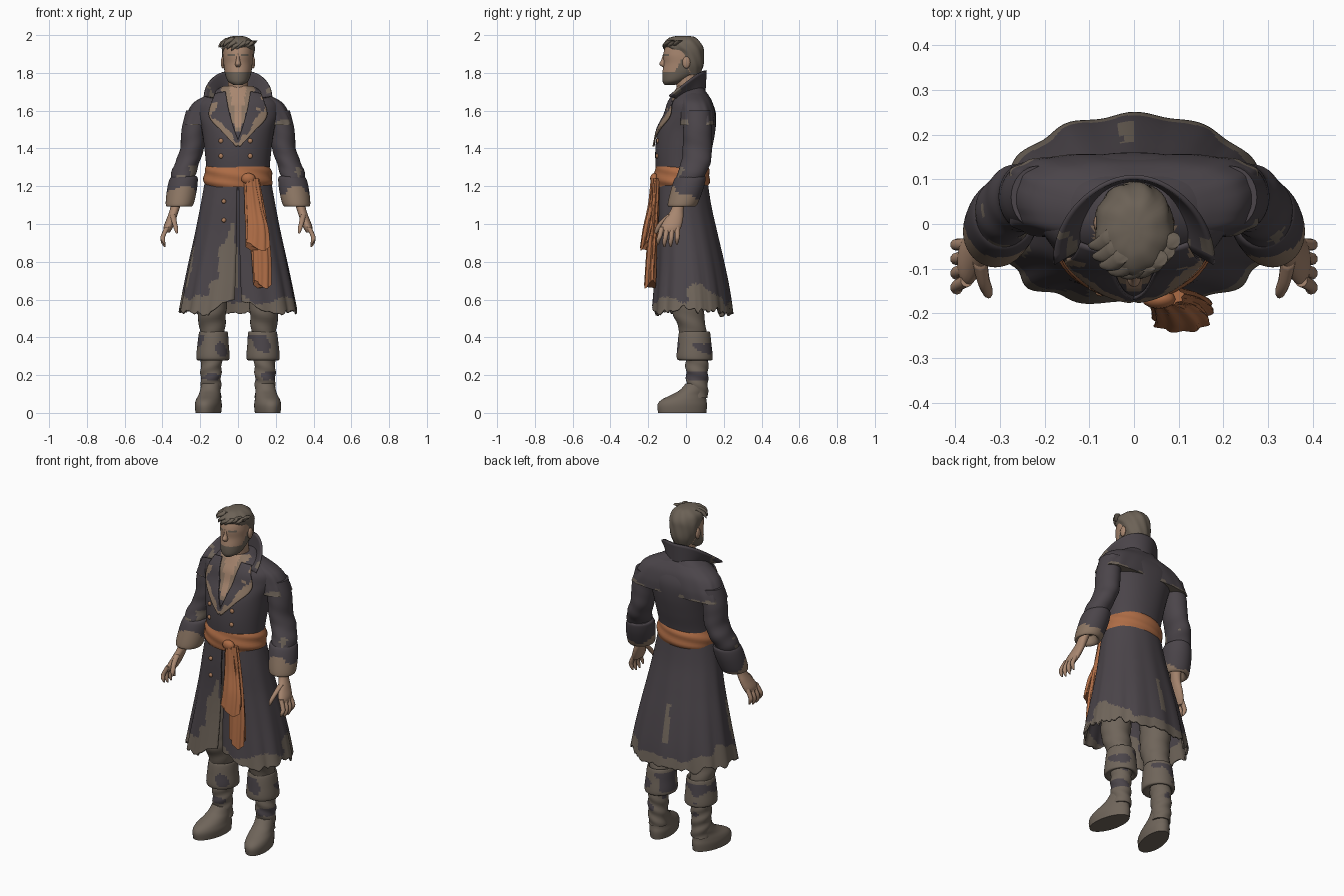
import bpy, bmesh, math, random
from mathutils import Vector, noise

random.seed(4)
cube = bpy.data.objects.get("Cube")
if cube:
    bpy.data.objects.remove(cube, do_unlink=True)
PARTS = []
SIDES = (("left", 1), ("right", -1))


def material(name, r, g, b):
    mat = bpy.data.materials.new(name)
    mat.use_nodes = True
    mat.diffuse_color = (r, g, b, 1)
    shader = mat.node_tree.nodes["Principled BSDF"]
    shader.inputs["Base Color"].default_value = (r, g, b, 1)
    shader.inputs["Roughness"].default_value = .9
    return mat


COAT = material("dark_cloth", .07, .059, .068)
MUD = material("muddy_leather", .16, .13, .103)
TRIM = material("worn_trim", .26, .18, .125)
SASH = material("orange_cloth", .42, .15, .06)
SKIN = material("skin", .39, .24, .16)
HAIR = material("hair", .15, .122, .094)
BRASS = material("dull_brass", .42, .21, .11)


def patch(c, scale):
    return noise.noise(c * scale)


def grid(name, point, nu, nv, mats, rule=None, caps=False, thick=0, side=1):
    """Surface from point(u, v); the seam and the poles are merged."""
    bm = bmesh.new()
    rows = []
    for j in range(nv + 1):
        row = []
        for i in range(nu + 1):
            x, y, z = point(i / nu, j / nv)
            row.append(bm.verts.new((x * side, y, z)))
        rows.append(row)
    for a, b in zip(rows, rows[1:]):
        for i in range(nu):
            bm.faces.new((a[i], a[i + 1], b[i + 1], b[i]))
    if caps:
        bm.faces.new(rows[0][:-1])
        bm.faces.new(rows[-1][:-1])
    bmesh.ops.remove_doubles(bm, verts=bm.verts, dist=.00001)
    bmesh.ops.recalc_face_normals(bm, faces=bm.faces)
    for face in bm.faces:
        face.material_index = int(rule(face.calc_center_median())) if rule else 0
    mesh = bpy.data.meshes.new(name)
    bm.to_mesh(mesh)
    bm.free()
    for mat in mats:
        mesh.materials.append(mat)
    obj = bpy.data.objects.new(name, mesh)
    bpy.context.collection.objects.link(obj)
    if thick:
        mod = obj.modifiers.new("thickness", "SOLIDIFY")
        mod.thickness, mod.offset = thick, 0
    PARTS.append(obj)


def sample(rings, t):
    """Smooth interpolation between rings of (x, y, z, radius x, radius y)."""
    last = len(rings) - 1
    i = min(int(t * last), last - 1)
    f = t * last - i
    a, b, c, d = (rings[max(0, min(last, i + k))] for k in (-1, 0, 1, 2))
    return [q + f * (r - p + f * (2 * p - 5 * q + 4 * r - s + f * (3 * (q - r) + s - p))) / 2
            for p, q, r, s in zip(a, b, c, d)]


def loft(name, rings, mats, rule=None, nu=32, sub=5, gap=0, rot=0, front=1, back=1,
         warp=None, caps=True, thick=0, side=1):
    def point(u, v):
        x, y, z, rx, ry = sample(rings, v)
        a = -math.pi / 2 + gap + u * (math.tau - 2 * gap)
        c, s = math.cos(a), math.sin(a)
        p = 1 - (1 - (front if s < 0 else back)) * v
        c, s = (math.copysign(abs(k) ** p, k) for k in (c, s))
        grow, lift = warp(a, v, z) if warp else (1, 0)
        c, s = c * rx * grow, s * ry * grow
        return (x + c * math.cos(rot) - s * math.sin(rot),
                y + c * math.sin(rot) + s * math.cos(rot), z + lift)
    grid(name, point, nu, sub * (len(rings) - 1), mats, rule, caps, thick, side)


def ball(name, center, size, mat, side=1):
    def point(u, v):
        a, b = u * math.tau, v * math.pi
        unit = (math.cos(a) * math.sin(b), math.sin(a) * math.sin(b), math.cos(b))
        return [c + s * k for c, s, k in zip(center, size, unit)]
    grid(name, point, 12, 8, [mat], side=side)


# Coat body with the open shirt and chest
torso = [(0, -.02, 1.2, .165, .125), (0, -.022, 1.3, .168, .138), (0, -.012, 1.4, .178, .15),
         (0, .004, 1.5, .192, .152), (0, .024, 1.58, .216, .135), (0, .024, 1.64, .21, .117),
         (0, .022, 1.685, .155, .092), (0, .022, 1.73, .08, .068)]


def front_y(x, z):
    lo, hi = 0, 1
    for _ in range(20):
        mid = (lo + hi) / 2
        lo, hi = (mid, hi) if sample(torso, mid)[2] < z else (lo, mid)
    _, y, _, rx, ry = sample(torso, lo)
    return y - ry * math.sqrt(max(0, 1 - (x / rx) ** 2))


def chest_rule(c):
    opening = c.z - 1.46
    if c.y > 0 or abs(c.x) > .36 * opening:
        return 0
    return 1 if abs(c.x) > .17 * opening else 2


loft("coat_body", torso, [COAT, TRIM, SKIN], chest_rule, nu=72, sub=8, back=.72)
loft("shoulder_cape", [(0, .03, 1.715, .09, .065), (0, .036, 1.68, .17, .085), (0, .048, 1.64, .236, .094),
                       (0, .058, 1.58, .27, .097), (0, .06, 1.525, .287, .096)],
     [COAT, MUD], lambda c: c.z < 1.53 + .04 * patch(c, 14), nu=96, sub=7, front=.5, back=.5,
     warp=lambda a, v, z: (1 + .012 * v * math.cos(14 * a), 0))


# Lapels with worn edges, and buttons
def lapel_point(u, v):
    inner = sample([(.066, 1.70), (.048, 1.6), (.02, 1.5), (-.01, 1.42)], v)
    outer = sample([(.12, 1.69), (.153, 1.575), (.085, 1.49), (.01, 1.41)], v)
    x, z = (p + u * (q - p) for p, q in zip(inner, outer))
    return x, front_y(x, z) - .007 - .005 * u, z


def lapel_rule(c):
    edge = abs(c.x) - .155 + .9 * max(0, 1.575 - c.z)
    return edge > -.03 + .05 * patch(c, 22)


for label, side in SIDES:
    grid(label + "_lapel", lapel_point, 12, 24, [COAT, TRIM], lapel_rule, thick=.008, side=side)
    x = .077 - .013 * side
    for z in (1.36, 1.44):
        ball(label + "_button", (x, front_y(x, z), z), (.013, .008, .013), BRASS, side)
for z in (1.02, 1.12):
    ball("skirt_button", (-.075, -.152, z), (.012, .01, .012), BRASS)


# Turned up collar
def collar_point(u, v):
    w = 2 * u - 1
    a, flare = 2.2 * w, abs(w) ** 3
    low = Vector((.092 * math.sin(a), .02 + .078 * math.cos(a), 1.695 - .035 * w * w))
    high = Vector(((.1 + .122 * flare) * math.sin(a),
                   .02 + (.085 + .1 * flare) * math.cos(a), 1.812 - .135 * flare))
    return low.lerp(high, v)


grid("collar", collar_point, 48, 8, [COAT, MUD],
     lambda c: c.y < -.02 and patch(c, 20) > .2, thick=.01)

# Coat skirt, open at the front, with muddy hem
skirt = [(0, -.02, 1.25, .166, .126), (0, -.012, 1.1, .193, .14), (0, .005, .95, .222, .156),
         (0, .02, .8, .255, .176), (0, .03, .66, .284, .195), (0, .035, .55, .305, .207)]


def skirt_warp(a, v, z):
    around = Vector((math.cos(a), math.sin(a), 0))
    ragged = .03 * patch(around, 4) + .02 * patch(around, 11) - .025 * abs(math.sin(a))
    middle = sum(.07 * math.exp(-((a - k * math.pi) / .3) ** 2) for k in (-.5, 1.5))
    return 1 + .02 * v * math.sin(13 * a) + .03 * v * patch(around, 3), v ** 4 * (ragged + middle)


def skirt_rule(c):
    if c.z < .61 + .09 * patch(c, 9):
        return True
    if c.y < 0 and c.z < 1 and -.06 - .3 * (1 - c.z) + .08 * patch(c, 12) < c.x < -.015:
        return True
    a = math.atan2(c.y, c.x)
    return .66 < c.z < .88 and min(abs(a - 1.65), abs(a + 2.95)) < .075 + .05 * patch(c, 15)


loft("coat_skirt", skirt, [COAT, MUD], skirt_rule, nu=144, sub=11, gap=.02, front=.7,
     warp=skirt_warp, caps=False, thick=.01)

# Sash, knot and hanging tails
loft("sash", [(0, -.022, 1.195, .172, .138), (0, -.022, 1.225, .182, .147),
              (0, -.022, 1.275, .178, .146), (0, -.022, 1.305, .168, .138)], [SASH], nu=48,
     warp=lambda a, v, z: (1 + .018 * math.sin(100 * z + 3 * a), 0))
ball("sash_knot", (.055, -.168, 1.24), (.038, .022, .03), SASH)
tails = {"short": [(.062, -.165, 1.24, .028, .02), (.08, -.178, 1.1, .042, .022),
                   (.1, -.2, .98, .056, .026), (.105, -.218, .88, .062, .024)],
         "long": [(.08, -.16, 1.24, .03, .02), (.1, -.168, 1.05, .044, .022),
                  (.122, -.182, .85, .048, .026), (.13, -.19, .68, .046, .03)]}
for label, rings in tails.items():
    loft(label + "_sash_tail", rings, [SASH], nu=48, sub=8,
         warp=lambda a, v, z: (1 + .1 * math.sin(8 * a + 4 * v), v ** 6 * .022 * math.sin(2 * a + .6)))

# Arms, cuffs and hands
sleeve = [(.215, .06, 1.6, .06, .07), (.235, .06, 1.5, .064, .075), (.243, .06, 1.4, .063, .077),
          (.267, .053, 1.33, .064, .078), (.29, .027, 1.26, .065, .075), (.303, -.01, 1.17, .05, .055)]
cuff = [(.28, .03, 1.255, .058, .068), (.287, .022, 1.24, .074, .082), (.297, .005, 1.18, .079, .085),
        (.31, -.02, 1.1, .072, .077), (.311, -.02, 1.1, .05, .055), (.31, -.02, 1.14, .036, .042)]
palm = [(.322, -.03, 1.14, .029, .034), (.335, -.045, 1.08, .025, .033), (.352, -.062, 1.03, .025, .047),
        (.369, -.08, .985, .025, .055), (.378, -.088, .955, .017, .048)]
thumb = [(.345, -.08, 1.05, .017, .02), (.337, -.125, 1.01, .014, .017),
         (.328, -.15, .975, .012, .014), (.324, -.16, .95, .005, .006)]
for label, side in SIDES:
    loft(label + "_sleeve", sleeve, [COAT, MUD], lambda c: c.z < 1.31 and patch(c, 16) > .3, sub=7, side=side,
         warp=lambda a, v, z: (1 + .035 * math.sin(75 * z + 2 * a) * v, 0))
    loft(label + "_cuff", cuff, [COAT, TRIM],
         lambda c: c.z < 1.185 - .55 * (c.y + .07) + .05 * patch(c, 14), nu=40, sub=7, side=side)
    loft(label + "_hand", palm, [SKIN], nu=20, side=side)
    loft(label + "_thumb", thumb, [SKIN], nu=10, side=side)
    for i in range(4):
        y, drop = -.127 + .027 * i, .012 * abs(i - 1.5)
        loft(label + "_finger", [(.374, y, .985, .014, .014), (.397, y - .012 + .004 * i, .935, .013, .013),
                                 (.396, y - .02 + .006 * i, .895 + drop, .011, .011),
                                 (.388, y - .02 + .006 * i, .873 + drop, .004, .004)],
             [SKIN], nu=10, side=side)

# Trousers and tall boots with turned cuffs
trousers = [(.11, .03, 1, .08, .09), (.135, .02, .7, .083, .09), (.139, .01, .55, .078, .084),
            (.137, .028, .47, .07, .075), (.135, .045, .39, .06, .068)]
boot_cuff = [(.132, .045, .4, .055, .06), (.13, .045, .43, .074, .08), (.132, .045, .36, .083, .09),
             (.133, .047, .285, .087, .094), (.135, .055, .285, .06, .065), (.137, .058, .31, .045, .05)]
shaft = [(.137, .058, .33, .056, .062), (.143, .058, .22, .055, .059),
         (.143, .06, .15, .053, .056), (.14, .064, .08, .05, .052)]
foot = [(.157, -.02, 0, .064, .13), (.157, -.02, .04, .068, .134), (.156, -.012, .068, .064, .122),
        (.15, .014, .095, .057, .094), (.147, .038, .12, .053, .072), (.143, .056, .155, .05, .058)]
for label, side in SIDES:
    loft(label + "_trouser_leg", trousers, [MUD], side=side,
         warp=lambda a, v, z: (1 + .03 * math.sin(70 * z + 2 * a), 0))
    loft(label + "_boot_cuff", boot_cuff, [MUD, COAT],
         lambda c: .3 < c.z < .415 and patch(c, 11) > .04, nu=48, sub=8, side=side)
    loft(label + "_boot_shaft", shaft, [MUD, COAT], lambda c: c.z > .17 and patch(c, 13) > .25, sub=9, side=side,
         warp=lambda a, v, z: (1 + .05 * math.sin(95 * z + 2 * a), 0))
    loft(label + "_boot_foot", foot, [MUD], rot=.2, side=side)

# Neck, bearded head and face
loft("neck", [(0, .015, 1.62, .065, .07), (0, .012, 1.7, .055, .06), (0, 0, 1.79, .054, .06)], [SKIN])


def face_rule(c):
    beard = c.y < .02 and c.z < 1.805 + max(0, .075 - abs(c.y + .02) * 2)
    brow = abs(c.z - 1.895) < .006 and .016 < abs(c.x) < .055 and c.y < -.05
    return beard or brow


loft("head", [(0, -.085, 1.737, .025, .03), (0, -.062, 1.757, .054, .062), (0, -.032, 1.8, .07, .093),
              (0, -.02, 1.85, .076, .098), (0, -.02, 1.9, .079, .1), (0, -.015, 1.95, .074, .088),
              (0, -.015, 1.985, .04, .05)], [SKIN, HAIR], face_rule, nu=64, sub=10)
loft("nose", [(0, -.11, 1.9, .008, .012), (0, -.116, 1.87, .01, .014), (0, -.122, 1.847, .015, .019),
              (0, -.114, 1.832, .011, .012)], [SKIN], nu=16)
for label, side in SIDES:
    ball(label + "_ear", (.08, .002, 1.855), (.011, .021, .032), SKIN, side)

# Hair swept across the brow with loose locks
loft("hair", [(0, .03, 1.79, .05, .045), (0, .022, 1.84, .074, .07), (0, .012, 1.9, .084, .081),
              (0, -.01, 1.937, .087, .1), (0, -.018, 1.968, .077, .09), (0, -.015, 1.99, .045, .06),
              (0, -.015, 1.996, .012, .02)],
     [HAIR], nu=48, warp=lambda a, v, z: (1 + .03 * math.sin(9 * a + 40 * z), 0))
for i in range(9):
    a = -math.pi * (.12 + .1 * i)
    x, y, z = .074 * math.cos(a), -.015 + .085 * math.sin(a), random.uniform(1.935, 1.96)
    loft("hair_lock", [(x + .02, y + .01, z + .03, .016, .018), (x, y - .008, z + .012, .02, .016),
                       (x - .018, y - .012, z - .004, .012, .01), (x - .03, y - .01, z - .02, .002, .002)],
         [HAIR], nu=10, sub=4)

# Smooth shading with sharp creases kept
bpy.ops.object.select_all(action="DESELECT")
for obj in PARTS:
    obj.select_set(True)
bpy.context.view_layer.objects.active = PARTS[0]
bpy.ops.object.shade_smooth_by_angle(angle=math.radians(50))
